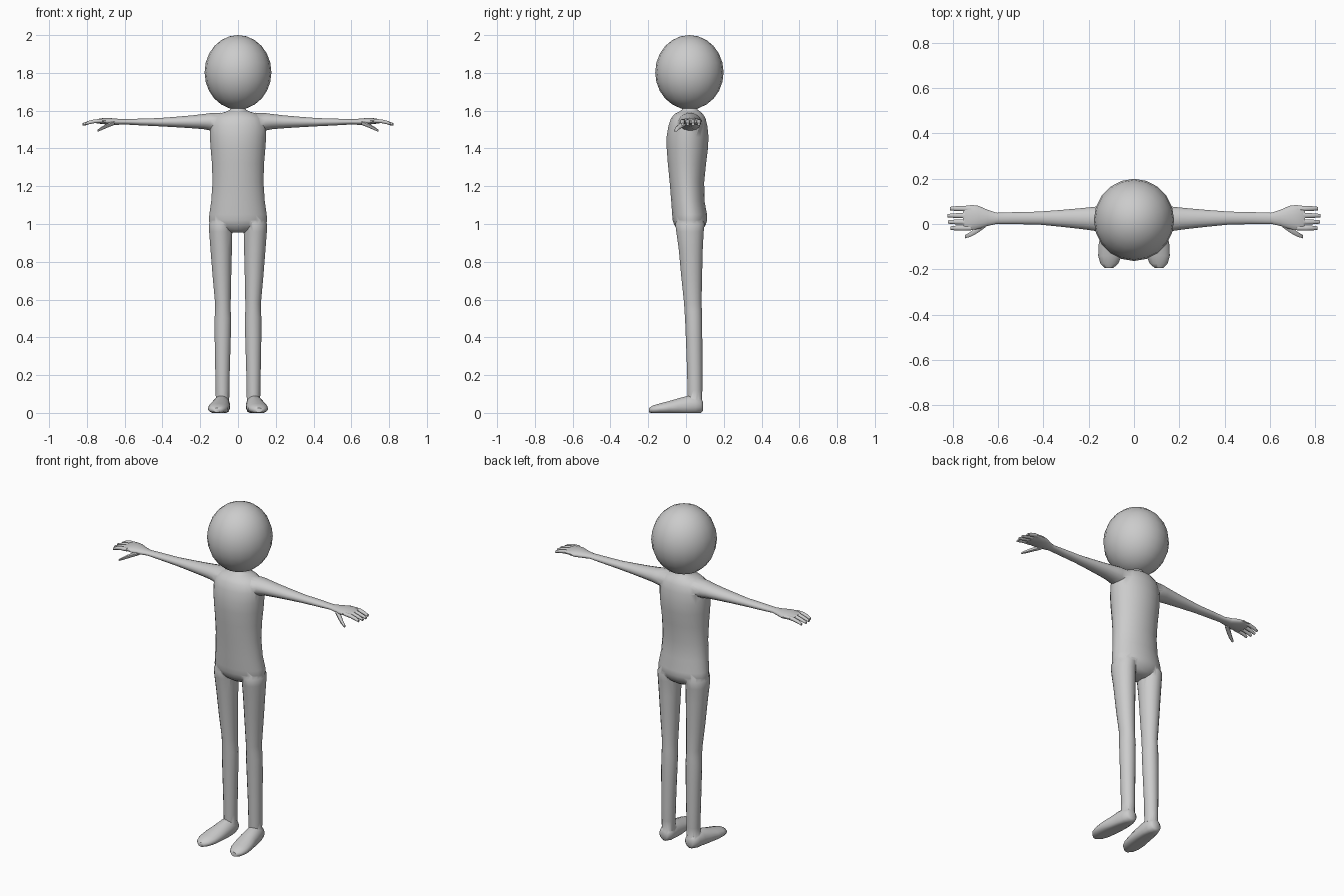
import bpy, bmesh, math

skin = bpy.data.materials.new("plain grey")
skin.diffuse_color = (0.6, 0.6, 0.6, 1)


def loft(name, axis, sections, sides=16, floor=None):
    """Closed tube through elliptical rings: (cx, cy, cz, ru, rv)."""
    u, v = {"x": (1, 2), "y": (0, 2), "z": (0, 1)}[axis]
    bm = bmesh.new()
    rings = []
    for cx, cy, cz, ru, rv in sections:
        ring = []
        for i in range(sides):
            a = 2 * math.pi * (i + 0.5) / sides
            p = [cx, cy, cz]
            p[u] += ru * math.cos(a)
            p[v] += rv * math.sin(a)
            if floor is not None:
                p[2] = max(p[2], floor)
            ring.append(bm.verts.new(p))
        rings.append(ring)
    for a, b in zip(rings, rings[1:]):
        for i in range(sides):
            j = (i + 1) % sides
            bm.faces.new((a[i], a[j], b[j], b[i]))
    bm.faces.new(rings[0])
    bm.faces.new(rings[-1])
    bmesh.ops.recalc_face_normals(bm, faces=bm.faces)
    mesh = bpy.data.meshes.new(name)
    bm.to_mesh(mesh)
    bm.free()
    mesh.materials.append(skin)
    obj = bpy.data.objects.new(name, mesh)
    bpy.context.collection.objects.link(obj)
    return obj


def activate(obj):
    bpy.ops.object.select_all(action="DESELECT")
    obj.select_set(True)
    bpy.context.view_layer.objects.active = obj


def merge(target, part):
    """Union a part into the target and drop the leftover."""
    activate(target)
    m = target.modifiers.new("union", "BOOLEAN")
    m.operation = "UNION"
    m.solver = "EXACT"
    m.object = part
    bpy.ops.object.modifier_apply(modifier=m.name)
    bpy.data.objects.remove(part)


# torso with neck and shoulders: z, centre y, half width, half depth
torso = [(1.63, .02, .036, .036), (1.605, .02, .042, .042), (1.595, .02, .062, .056),
         (1.583, .015, .105, .075), (1.56, .012, .137, .092), (1.52, .01, .150, .104),
         (1.46, .008, .150, .112), (1.40, .007, .146, .110), (1.32, .005, .139, .102),
         (1.22, .005, .136, .092), (1.12, .010, .143, .089), (1.05, .019, .153, .093),
         (1.02, .021, .156, .092), (.995, .021, .150, .084), (.97, .021, .105, .066),
         (.955, .021, .05, .045)]
body = loft("body", "z", [(0, y, z, rx, ry) for z, y, rx, ry in torso], 24)

# limbs, first given for the +x side
arm = [(.09, .018, 1.54, .062, .050), (.145, .021, 1.541, .060, .047),
       (.18, .023, 1.542, .053, .041), (.24, .024, 1.541, .046, .035),
       (.33, .025, 1.540, .037, .028), (.42, .026, 1.539, .029, .022),
       (.52, .026, 1.540, .027, .018), (.605, .025, 1.541, .025, .014),
       (.645, .027, 1.541, .036, .017), (.685, .029, 1.543, .052, .019),
       (.715, .029, 1.545, .056, .016), (.745, .027, 1.544, .054, .012),
       (.755, .027, 1.543, .048, .008)]
thumb = [(.655, .0, 1.535, .016, .012), (.69, -.025, 1.522, .016, .012),
         (.72, -.045, 1.507, .012, .010), (.745, -.056, 1.493, .008, .006)]
leg = [(.080, .022, 1.03, .060, .070), (.0905, .021, 1.0, .064, .079),
       (.0915, .021, .96, .0625, .074), (.089, .025, .87, .058, .065),
       (.085, .030, .72, .050, .056), (.080, .036, .58, .042, .047),
       (.080, .038, .54, .042, .047), (.080, .040, .50, .045, .046),
       (.081, .043, .38, .043, .044), (.082, .046, .22, .039, .041),
       (.082, .047, .12, .037, .040), (.082, .047, .06, .036, .038)]
foot = [(.084, .090, .035, .022, .025), (.085, .080, .038, .035, .038),
        (.086, .050, .040, .044, .052), (.089, .010, .037, .048, .054),
        (.094, -.04, .032, .052, .046), (.101, -.09, .027, .056, .036),
        (.106, -.14, .022, .053, .028), (.109, -.175, .018, .040, .022),
        (.110, -.195, .014, .018, .013)]
fingers = [(.068, .812), (.037, .822), (.009, .820), (-.018, .810)]

for s in (-1, 1):
    def side(rows):
        return [(s * r[0],) + r[1:] for r in rows]
    merge(body, loft("arm", "x", side(arm)))
    merge(body, loft("thumb", "x", side(thumb), 8))
    for y, tip in fingers:
        rows = [(.72, y, 1.546, .011, .010), (.76, y, 1.544, .0125, .011),
                (.79, y, 1.537, .011, .010), (tip, y, 1.528, .008, .007)]
        merge(body, loft("finger", "x", side(rows), 8))
    merge(body, loft("leg", "z", side(leg)))
    merge(body, loft("foot", "y", side(foot), 16, floor=0.0))

activate(body)
bpy.ops.object.shade_smooth_by_angle(angle=math.radians(50))

# round head
bpy.ops.mesh.primitive_uv_sphere_add(segments=20, ring_count=12, radius=1,
                                     location=(0, .018, 1.803))
head = bpy.context.object
head.name = "head"
head.scale = (.177, .181, .197)
head.data.materials.append(skin)
bpy.ops.object.shade_smooth_by_angle(angle=math.radians(60))
